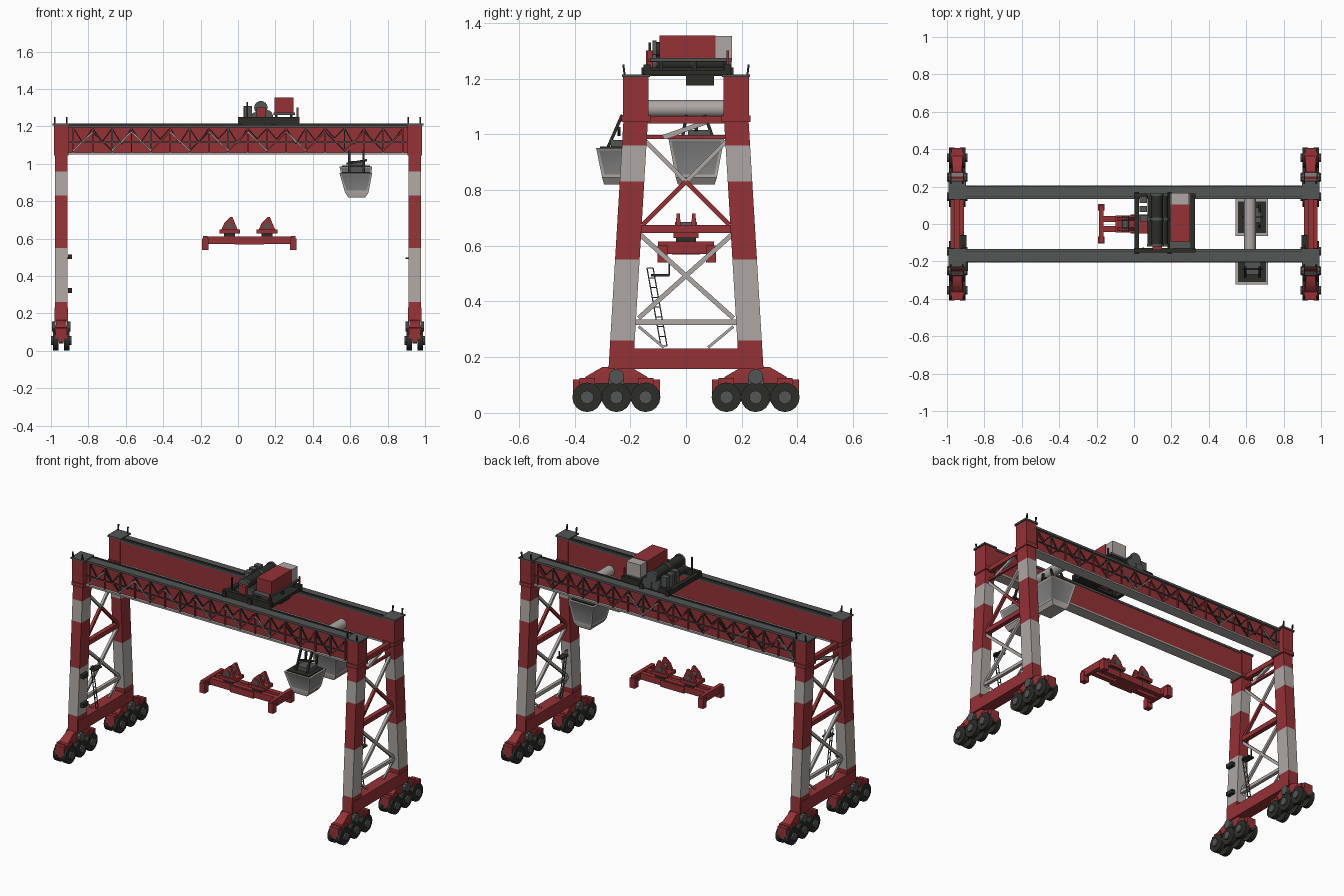
import bpy, bmesh, math, random
from mathutils import Vector, Matrix

random.seed(4)
old = bpy.data.objects.get("Cube")
if old:
    bpy.data.objects.remove(old, do_unlink=True)

COLOURS = [("red paint", (0.30, 0.032, 0.037)), ("pale grey", (0.42, 0.39, 0.37)),
           ("deck grey", (0.085, 0.092, 0.088)), ("dark metal", (0.025, 0.027, 0.022)),
           ("cab grey", (0.22, 0.22, 0.22))]
RED, PALE, DECK, DARK, CAB = range(5)
MATS = []
for label, rgb in COLOURS:
    m = bpy.data.materials.new(label)
    m.use_nodes = True
    m.diffuse_color = (*rgb, 1)
    bsdf = m.node_tree.nodes["Principled BSDF"]
    bsdf.inputs["Base Color"].default_value = (*rgb, 1)
    bsdf.inputs["Roughness"].default_value = 0.7
    MATS.append(m)


class Part:
    """Collects primitives into one named mesh object."""

    def __init__(self, name):
        self.name, self.bm = name, bmesh.new()

    def paint(self, verts, mat):
        for f in {f for v in verts for f in v.link_faces}:
            f.material_index = mat

    def box(self, x, y, z, mat):
        lo, hi = Vector((x[0], y[0], z[0])), Vector((x[1], y[1], z[1]))
        mx = Matrix.Translation((lo + hi) / 2) @ Matrix.Diagonal((*(hi - lo), 1))
        self.paint(bmesh.ops.create_cube(self.bm, size=1, matrix=mx)["verts"], mat)

    def rod(self, p, q, r, mat, sides=4, r2=None):
        p, q = Vector(p), Vector(q)
        d = q - p
        mx = Matrix.Translation((p + q) / 2) @ d.to_track_quat("Z", "Y").to_matrix().to_4x4()
        if sides == 4:
            mx = mx @ Matrix.Rotation(math.pi / 4, 4, "Z")
        new = bmesh.ops.create_cone(self.bm, cap_ends=True, segments=sides, radius1=r,
                                    radius2=r if r2 is None else r2, depth=d.length, matrix=mx)
        self.paint(new["verts"], mat)

    def loft(self, levels, mats):
        """Rectangles (z, cx, cy, wx, wy) joined upward, one colour per band."""
        rings = [[self.bm.verts.new((cx + sx * wx / 2, cy + sy * wy / 2, z))
                  for sx, sy in ((-1, -1), (1, -1), (1, 1), (-1, 1))]
                 for z, cx, cy, wx, wy in levels]
        sides = []
        for a, b, mat in zip(rings, rings[1:], mats):
            for i in range(4):
                j = (i + 1) % 4
                f = self.bm.faces.new((a[i], a[j], b[j], b[i]))
                f.material_index = mat
                sides.append(f)
        self.bm.faces.new(rings[0][::-1]).material_index = mats[0]
        self.bm.faces.new(rings[-1]).material_index = mats[-1]
        return sides

    def done(self):
        me = bpy.data.meshes.new(self.name)
        self.bm.to_mesh(me)
        self.bm.free()
        for m in MATS:
            me.materials.append(m)
        me.shade_smooth()
        me.set_sharp_from_angle(angle=math.radians(35))
        bpy.context.collection.objects.link(bpy.data.objects.new(self.name, me))


def leg_y(z):
    return 0.18 + max(0, 1.06 - z) * 0.06


EX = 0.945  # end frame offset
ENDS = ((-1, "right"), (1, "left"))
FACES = ((-1, "front"), (1, "back"))

for sx, side in ENDS:
    X = sx * EX
    for sy, face in FACES:
        # banded tapering leg with a straight head
        leg = Part(f"{side}_{face}_leg")
        zs = (0.16, 0.26, 0.55, 0.83, 0.96, 1.05)
        leg.loft([(z, X, sy * leg_y(z), 0.066, 0.088) for z in zs], (RED, PALE, RED, PALE, RED))
        leg.box((X - 0.04, X + 0.04), (sy * 0.18 - 0.052, sy * 0.18 + 0.052), (1.045, 1.068), RED)
        leg.box((X - 0.038, X + 0.038), (sy * 0.18 - 0.046, sy * 0.18 + 0.046), (1.06, 1.205), RED)
        leg.box((X - 0.046, X + 0.046), (sy * 0.18 - 0.05, sy * 0.18 + 0.05), (1.205, 1.215), DECK)
        for dx in (-0.035, 0.03):
            leg.rod((X + dx, sy * 0.22, 1.21), (X + dx, sy * 0.225, 1.25), 0.005, DARK)
        leg.done()

        # wheel bogie with three wheels under a red equaliser
        bog = Part(f"{side}_{face}_bogie")
        c = sy * 0.25
        for k in (-1, 0, 1):
            y = c + k * 0.105
            for s in (-1, 1):
                bog.rod((X + s * 0.014, y, 0.056), (X + s * 0.044, y, 0.056), 0.053, DARK, 16)
                bog.rod((X + s * 0.04, y, 0.056), (X + s * 0.055, y, 0.056), 0.024, DECK, 10)
            bog.box((X - 0.036, X + 0.036), (y - 0.028, y + 0.028), (0.085, 0.125), RED if k else DECK)
        bog.box((X - 0.012, X + 0.012), (c - 0.155, c + 0.155), (0.04, 0.11), DARK)
        bog.loft([(0.105, X, c, 0.06, 0.25), (0.13, X, c, 0.06, 0.22), (0.165, X, c, 0.05, 0.1)],
                 (RED, RED))
        for k in (-1, 1):
            bog.box((X - 0.03, X + 0.03), (c + k * 0.14 - 0.016, c + k * 0.14 + 0.016), (0.05, 0.12), RED)
            bog.rod((X + k * 0.03, c, 0.13), (X + k * 0.05, c, 0.13), 0.028, DECK, 10)
        bog.done()

    # sill beam
    sill = Part(f"{side}_sill_beam")
    sill.box((X - 0.036, X + 0.036), (-0.272, 0.272), (0.158, 0.232), RED)
    sill.done()

    # ties and cross bracing between the legs
    br = Part(f"{side}_end_bracing")
    for z, r, mat in ((0.325, 0.014, PALE), (0.66, 0.02, RED), (0.99, 0.01, RED), (1.052, 0.02, RED)):
        y = leg_y(z) - 0.03
        br.rod((X, -y, z), (X, y, z), r, mat)
    for s in (-1, 1):
        br.rod((X, -s * 0.17, 0.34), (X, s * 0.165, 0.64), 0.012, PALE)
        br.rod((X, s * 0.155, 0.675), (X, 0, 0.83), 0.012, RED)
        br.rod((X, 0, 0.83), (X, s * 0.145, 0.975), 0.011, PALE)
        br.rod((X, s * 0.17, 0.31), (X, s * 0.08, 0.235), 0.007, PALE)
    br.rod((X, -0.08, 0.99), (X, 0.09, 1.05), 0.012, PALE)
    br.done()

    # access ladder and landings
    lad = Part(f"{side}_access_ladder")
    lx = X - sx * 0.03
    for dy in (0, 0.022):
        lad.rod((lx, -0.14 + dy, 0.52), (lx, -0.09 + dy, 0.24), 0.003, DECK)
    for i in range(9):
        t = i / 8
        lad.rod((lx, -0.14 + 0.05 * t, 0.52 - 0.28 * t), (lx, -0.118 + 0.05 * t, 0.52 - 0.28 * t), 0.0025, DECK)
    lad.box((lx - 0.02, lx + 0.02), (-0.125, -0.06), (0.49, 0.498), DARK)
    lad.rod((lx, -0.06, 0.495), (lx, -0.06, 0.54), 0.004, DARK)
    if sx < 0:
        for z in (0.31, 0.49):
            lad.box((-0.91, -0.888), (-0.25, -0.2), (z, z + 0.025), DARK)
    lad.done()

# main girders with ribs, rail deck and outside walkway
for sy, face in FACES:
    g = Part(f"{face}_girder")

    def band(a, b):
        return tuple(sorted((sy * a, sy * b)))
    g.box((-0.91, 0.91), band(0.138, 0.19), (1.055, 1.195), RED)
    g.box((-0.91, 0.91), band(0.134, 0.204), (1.195, 1.208), DECK)
    g.box((-0.9, 0.9), band(0.146, 0.15), (1.208, 1.216), DARK)
    g.box((-0.91, 0.91), band(0.136, 0.206), (1.05, 1.06), PALE)
    g.done()

    w = Part(f"{face}_walkway_frame")
    n = 17
    for i in range(n + 1):
        x = -0.88 + 1.76 * i / n
        w.rod((x, sy * 0.2, 1.058), (x, sy * 0.2, 1.2), 0.005, RED if i % 2 else DECK)
        if i < n:
            x2, up = x + 1.76 / n, i % 2
            w.rod((x, sy * 0.201, 1.07 + 0.1 * up), (x2, sy * 0.201, 1.17 - 0.1 * up), 0.005,
                  random.choice((PALE, RED, DARK)))
            # hanging cable loop
            mid, low = x + 0.05, 1.10 + random.uniform(0, 0.04)
            w.rod((x, sy * 0.196, 1.19), (mid, sy * 0.196, low), 0.004, DARK)
            w.rod((mid, sy * 0.196, low), (x2, sy * 0.196, 1.19), 0.004, DARK)
    w.rod((-0.9, sy * 0.203, 1.115), (0.9, sy * 0.203, 1.115), 0.004, DECK)
    w.done()

# trolley frame
t = Part("trolley_frame")
for x in (0.015, 0.19):
    t.box((x - 0.012, x + 0.012), (-0.16, 0.17), (1.21, 1.24), DARK)
t.box((0.19, 0.325), (-0.13, 0.16), (1.213, 1.23), DARK)
for y in (-0.14, 0.15):
    t.box((0.0, 0.33), (y - 0.012, y + 0.012), (1.215, 1.25), DARK)
    t.rod((0.318, y, 1.22), (0.318, y, 1.30), 0.006, RED)
t.box((0.1, 0.29), (0.0, 0.1), (1.175, 1.215), DARK)
for x, y in ((0.05, 0.13), (0.05, 0.08), (0.055, 0.03)):
    t.box((x - 0.02, x + 0.02), (y - 0.017, y + 0.017), (1.22, 1.31), DECK)
t.rod((0.05, -0.13, 1.22), (0.05, -0.13, 1.33), 0.006, DARK)
t.rod((0.2, -0.135, 1.265), (0.2, 0.155, 1.265), 0.008, RED)
t.done()

# hoist drums
d = Part("hoist_drums")
for x, z, r in ((0.122, 1.30, 0.036), (0.155, 1.255, 0.032), (0.095, 1.25, 0.026)):
    d.rod((x, -0.11, z), (x, 0.15, z), r * 0.85, DARK, 16)
    for y in (-0.12, 0.02, 0.15):
        d.rod((x, y, z), (x, y + 0.014, z), r, DECK, 16)
d.box((0.10, 0.15), (-0.14, -0.115), (1.23, 1.30), RED)
d.done()

# machinery house
h = Part("machinery_house")
h.box((0.195, 0.298), (-0.095, 0.105), (1.272, 1.355), RED)
h.box((0.198, 0.295), (0.105, 0.165), (1.274, 1.352), PALE)
h.box((0.19, 0.305), (-0.13, 0.165), (1.262, 1.274), DECK)
for x in (0.205, 0.285):
    for y in (-0.09, 0.03, 0.14):
        h.rod((x, y, 1.22), (x, y, 1.27), 0.01, DARK)
h.done()

# cross tube between the girders
tube = Part("cross_tube")
tube.rod((0.62, -0.14, 1.092), (0.62, 0.14, 1.092), 0.031, PALE, 20)
tube.done()

# operator cabs with inset panes and hangers
for name, y, wy in (("front_cab", -0.24, 0.165), ("inner_cab", 0.037, 0.2)):
    cab = Part(name)
    top = 0.95 if y < 0 else 0.985
    sides = cab.loft([(0.82, 0.635, y, 0.09, wy * 0.66), (0.845, 0.635, y, 0.125, wy * 0.74),
                      (top, 0.63, y, 0.175, wy)], (PALE, PALE))
    cab.bm.normal_update()
    panes = sides[4:]
    bmesh.ops.inset_individual(cab.bm, faces=panes, thickness=0.014, depth=-0.004)
    for f in panes:
        f.material_index = CAB
    cab.box((0.555, 0.705), (y - wy * 0.42, y + wy * 0.42), (top - 0.01, top + 0.006), DARK)
    for x in (0.595, 0.67):
        for k in (-0.25, 0.3):
            cab.rod((x, y + k * wy, top), (x, y * 0.85 + k * wy * 0.6, 1.07), 0.008, DARK)
    cab.box((0.59, 0.68), (y - 0.03, y + 0.05), (top, top + 0.03), DECK)
    cab.rod((0.58, y, 1.0), (0.69, y, 1.02), 0.008, DARK)
    cab.done()

# lifting spreader with end bars
sp = Part("spreader")
sp.box((-0.175, 0.295), (-0.042, -0.012), (0.572, 0.612), RED)
sp.box((-0.175, 0.295), (0.012, 0.042), (0.572, 0.612), RED)
sp.box((-0.02, 0.14), (-0.05, 0.05), (0.568, 0.608), RED)
for x in (-0.175, 0.295):
    sp.box((x - 0.012, x + 0.012), (-0.1, 0.1), (0.57, 0.615), RED)
    for y in (-0.085, 0.09):
        sp.box((x - 0.018, x + 0.018), (y - 0.018, y + 0.018), (0.54, 0.6), RED)
sp.done()

# sheave blocks above the spreader
for name, x in (("right_sheave_block", -0.045), ("left_sheave_block", 0.155)):
    b = Part(name)
    b.box((x - 0.055, x + 0.055), (-0.045, 0.045), (0.628, 0.648), RED)
    b.box((x - 0.03, x + 0.03), (-0.035, 0.035), (0.605, 0.63), DARK)
    for y in (-0.028, 0.028):
        b.loft([(0.645, x, y, 0.09, 0.016), (0.685, x, y, 0.055, 0.016), (0.715, x + 0.01, y, 0.012, 0.012)],
               (RED, RED))
    b.rod((x, -0.04, 0.668), (x, 0.04, 0.668), 0.018, DECK, 12)
    b.done()
